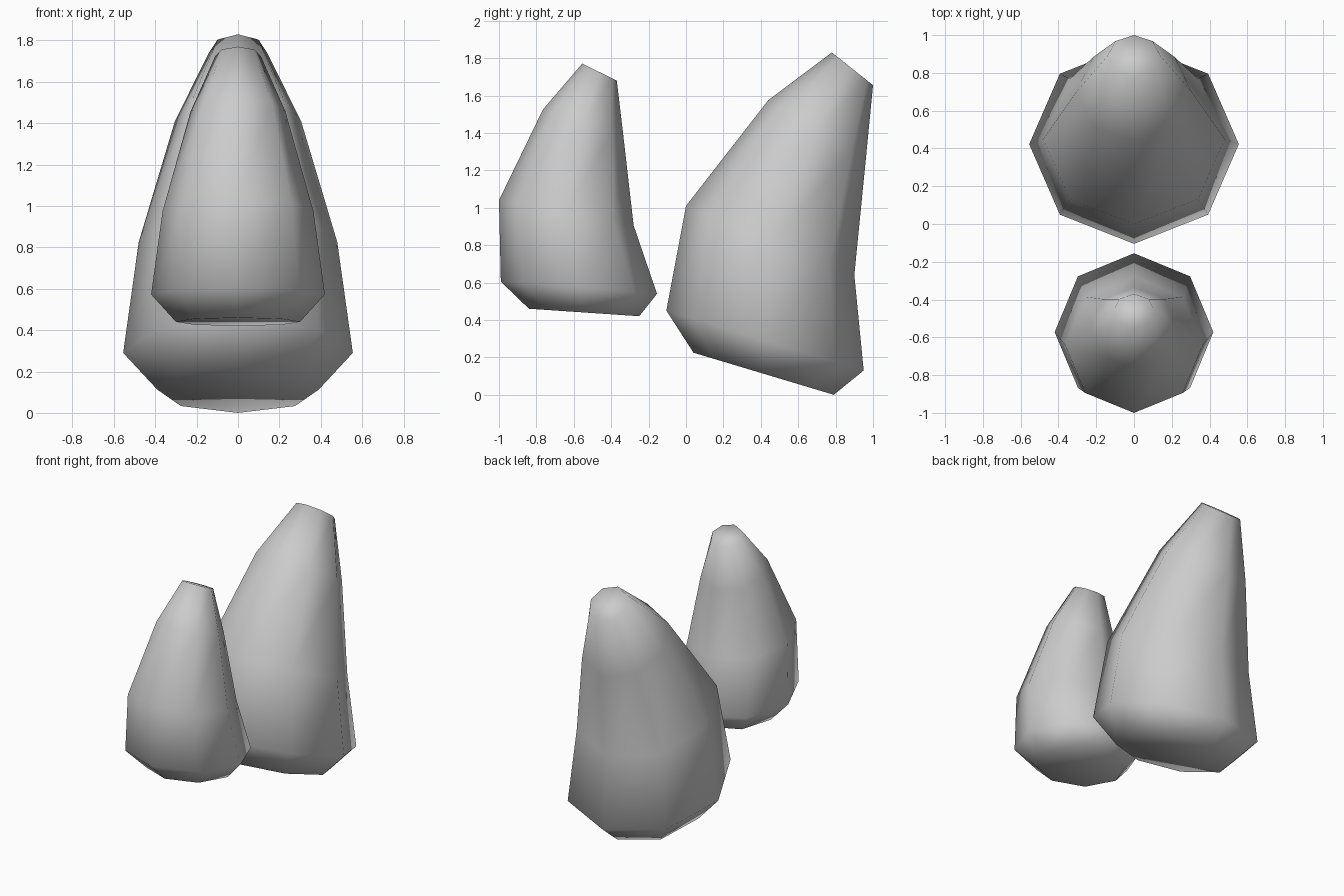
import bpy, bmesh, math

if "Cube" in bpy.data.objects:
    bpy.data.objects.remove(bpy.data.objects["Cube"])

SIDES = 8


def lofted_rock(name, rings):
    """Loft tilted octagons given as (front y, front z, back y, back z, half width)."""
    bm = bmesh.new()
    loops = []
    for fy, fz, by, bz, w in rings:
        loop = []
        for i in range(SIDES):
            a = 2 * math.pi * i / SIDES
            t = (1 - math.cos(a)) / 2
            loop.append(bm.verts.new((w * math.sin(a), fy + (by - fy) * t, fz + (bz - fz) * t)))
        loops.append(loop)
    for lo, hi in zip(loops, loops[1:]):
        for i in range(SIDES):
            j = (i + 1) % SIDES
            bm.faces.new((lo[i], lo[j], hi[j], hi[i]))
    bm.faces.new(loops[0][::-1])
    bm.faces.new(loops[-1])
    bmesh.ops.recalc_face_normals(bm, faces=bm.faces[:])
    for f in bm.faces:
        f.smooth = True
    mesh = bpy.data.meshes.new(name)
    bm.to_mesh(mesh)
    bm.free()
    obj = bpy.data.objects.new(name, mesh)
    bpy.context.collection.objects.link(obj)
    return obj


# Large leaning lobe at the back
lofted_rock("large_lobe", [
    (0.04, 0.225, 0.79, 0.0, 0.39),
    (-0.105, 0.45, 0.95, 0.13, 0.555),
    (0.0, 1.01, 0.90, 0.64, 0.48),
    (0.44, 1.575, 0.96, 1.245, 0.305),
    (0.78, 1.83, 1.0, 1.655, 0.14),
])

# Small raised lobe at the front
lofted_rock("small_lobe", [
    (-0.84, 0.46, -0.25, 0.42, 0.30),
    (-0.99, 0.605, -0.155, 0.54, 0.42),
    (-1.0, 1.04, -0.28, 0.905, 0.365),
    (-0.765, 1.525, -0.335, 1.385, 0.23),
    (-0.555, 1.77, -0.37, 1.68, 0.11),
])
